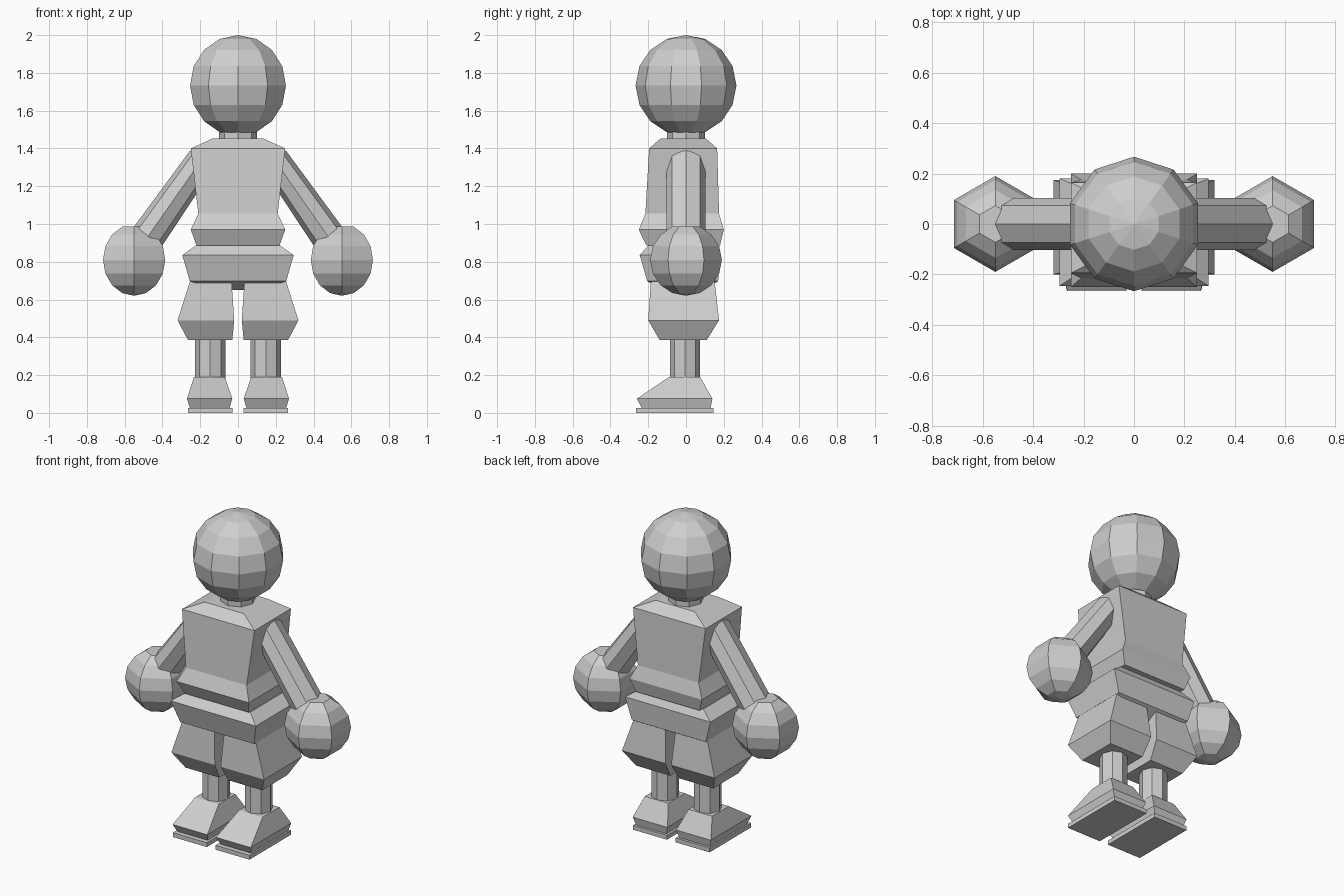
import bpy, bmesh, math
from mathutils import Vector

if "Cube" in bpy.data.objects:
    bpy.data.objects.remove(bpy.data.objects["Cube"])

grey = bpy.data.materials.new("plain_grey")
grey.diffuse_color = (0.62, 0.62, 0.62, 1)
grey.use_nodes = True
grey.node_tree.nodes["Principled BSDF"].inputs["Base Color"].default_value = grey.diffuse_color


def finish(name, bm):
    bmesh.ops.recalc_face_normals(bm, faces=bm.faces)
    me = bpy.data.meshes.new(name)
    bm.to_mesh(me)
    bm.free()
    me.materials.append(grey)
    ob = bpy.data.objects.new(name, me)
    bpy.context.collection.objects.link(ob)
    return ob


def loft(name, rings):
    """Skin a stack of equal-sized point rings and cap both ends."""
    bm = bmesh.new()
    loops = [[bm.verts.new(p) for p in ring] for ring in rings]
    n = len(loops[0])
    for a, b in zip(loops, loops[1:]):
        for i in range(n):
            j = (i + 1) % n
            bm.faces.new((a[i], a[j], b[j], b[i]))
    bm.faces.new(loops[0][::-1])
    bm.faces.new(loops[-1])
    return finish(name, bm)


def box_stack(name, levels, side=1):
    """Each level is z, x0, x1, y0, y1."""
    loft(name, [[(side * x0, y0, z), (side * x1, y0, z),
                 (side * x1, y1, z), (side * x0, y1, z)]
                for z, x0, x1, y0, y1 in levels])


def tube(name, ends, sides=8):
    """Each end is centre, half size in the xz plane, half size in y."""
    axis = (Vector(ends[1][0]) - Vector(ends[0][0])).normalized()
    across = Vector((0, 1, 0)).cross(axis)
    rings = []
    for c, r, ry in ends:
        ring = []
        for i in range(sides):
            a = math.tau * i / sides
            ring.append(Vector(c) + across * (r * math.cos(a))
                        + Vector((0, ry * math.sin(a), 0)))
        rings.append(ring)
    loft(name, rings)


def ball(name, centre, radius, segments, open_top=False):
    bm = bmesh.new()
    bmesh.ops.create_uvsphere(bm, u_segments=segments, v_segments=8, radius=radius)
    if open_top:  # replace the top pole with a flat cap
        top = max(bm.verts, key=lambda v: v.co.z)
        bmesh.ops.dissolve_verts(bm, verts=[top])
    bmesh.ops.translate(bm, verts=bm.verts, vec=centre)
    finish(name, bm)


# Head and neck
ball("head", (0, 0, 1.733), 0.267, 10)
tube("neck", [((0, 0, 1.42), 0.1, 0.1), ((0, 0, 1.53), 0.1, 0.1)])

# Torso with flared hem
box_stack("torso", [
    (0.887, -0.22, 0.22, -0.21, 0.18),
    (0.97, -0.25, 0.25, -0.25, 0.20),
    (1.055, -0.21, 0.21, -0.215, 0.175),
    (1.40, -0.25, 0.25, -0.195, 0.165),
    (1.452, -0.135, 0.135, -0.135, 0.105)])

# Hips
box_stack("hips", [
    (0.65, -0.11, 0.11, -0.12, 0.09),
    (0.697, -0.255, 0.255, -0.205, 0.17),
    (0.835, -0.295, 0.295, -0.245, 0.18),
    (0.885, -0.225, 0.225, -0.20, 0.15)])

for side, label in ((-1, "right"), (1, "left")):
    # Arms and hands
    tube(label + "_arm", [((side * 0.19, 0, 1.344), 0.078, 0.103),
                          ((side * 0.477, 0, 0.934), 0.09, 0.103)])
    ball(label + "_hand", (side * 0.55, 0, 0.81), 0.19, 6, open_top=True)

    # Shorts leg, shin, shoe and sole
    box_stack(label + "_shorts_leg", [
        (0.386, 0.03, 0.265, -0.14, 0.11),
        (0.49, 0.02, 0.32, -0.20, 0.175),
        (0.71, 0.035, 0.25, -0.185, 0.15)], side)
    tube(label + "_shin", [((side * 0.147, -0.005, 0.17), 0.08, 0.08),
                           ((side * 0.147, -0.005, 0.42), 0.08, 0.08)])
    box_stack(label + "_shoe", [
        (0.027, 0.045, 0.255, -0.235, 0.13),
        (0.075, 0.03, 0.27, -0.26, 0.14),
        (0.19, 0.07, 0.233, -0.09, 0.075)], side)
    box_stack(label + "_sole", [
        (0.0, 0.03, 0.265, -0.265, 0.145),
        (0.027, 0.03, 0.265, -0.265, 0.145)], side)
